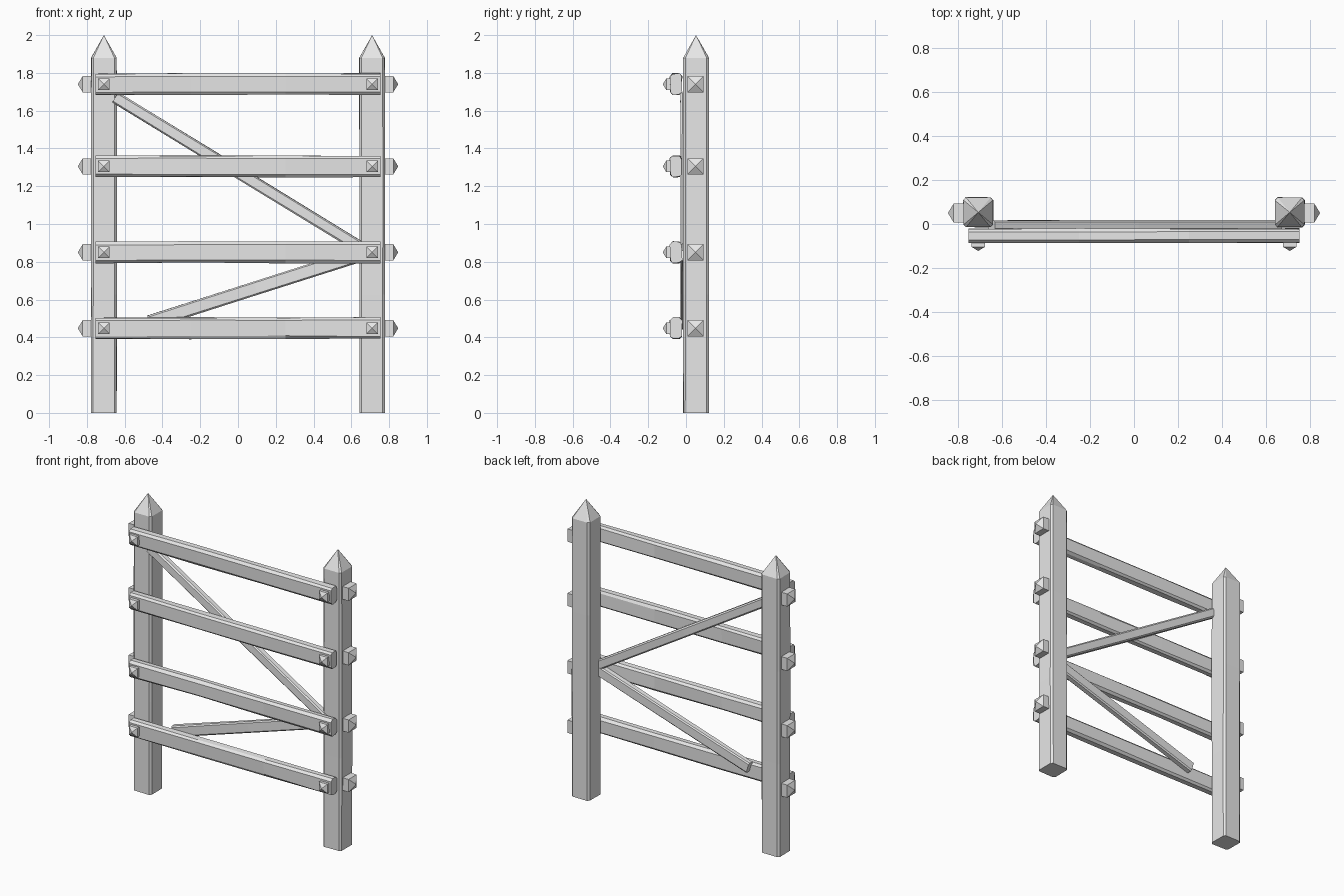
import bpy, bmesh, random
from mathutils import Vector, Matrix

random.seed(4)

cube = bpy.data.objects.get("Cube")
if cube:
    bpy.data.objects.remove(cube, do_unlink=True)

grey = bpy.data.materials.new("plain grey")
grey.use_nodes = True
colour = (0.8, 0.8, 0.8, 1)
grey.diffuse_color = colour
grey.node_tree.nodes["Principled BSDF"].inputs["Base Color"].default_value = colour


def section(a, b, c):
    """Rectangle of half sizes a, b with corners chamfered by c."""
    if c == 0:
        return [(a, -b), (a, b), (-a, b), (-a, -b)]
    return [(a, c - b), (a, b - c), (a - c, b), (c - a, b),
            (-a, b - c), (-a, c - b), (c - a, -b), (a - c, -b)]


def beam(name, start, end, side, a, b, chamfer=0.0, cuts=1, wobble=0.0, tip=0.0):
    """Loft a chamfered bar from start to end; tip adds a pyramid of that length."""
    start, end = Vector(start), Vector(end)
    axis = (end - start).normalized()
    u = Vector(side)
    v = axis.cross(u)
    bm = bmesh.new()
    rings = []
    for i in range(cuts + 1):
        centre = start.lerp(end, i / cuts)
        ring = []
        for p, q in section(a, b, chamfer):
            p += random.uniform(-wobble, wobble)
            q += random.uniform(-wobble, wobble)
            ring.append(bm.verts.new(centre + u * p + v * q))
        rings.append(ring)
    n = len(rings[0])
    for low, high in zip(rings, rings[1:]):
        for i in range(n):
            j = (i + 1) % n
            bm.faces.new((low[i], low[j], high[j], high[i]))
    bm.faces.new(rings[0][::-1])
    if tip:
        apex = bm.verts.new(end + axis * tip)
        for i in range(n):
            bm.faces.new((rings[-1][i], rings[-1][(i + 1) % n], apex))
    else:
        bm.faces.new(rings[-1])
    bmesh.ops.recalc_face_normals(bm, faces=bm.faces)
    mesh = bpy.data.meshes.new(name)
    bm.to_mesh(mesh)
    bm.free()
    mesh.materials.append(grey)
    obj = bpy.data.objects.new(name, mesh)
    bpy.context.collection.objects.link(obj)
    return obj


X, Y, Z = (1, 0, 0), (0, 1, 0), (0, 0, 1)
POST_X, POST_Y = 0.71, 0.053
levels = {"top": 1.74, "upper": 1.305, "lower": 0.85, "bottom": 0.448}

# Pointed posts with a bolt through each side
for side, s in (("left", 1), ("right", -1)):
    beam(side + "_post", (s * POST_X, POST_Y, 0), (s * POST_X, POST_Y, 1.88),
         X, 0.068, 0.068, 0.012, cuts=3, wobble=0.0015, tip=0.12)
    for level, z in levels.items():
        beam(f"{side}_{level}_side_bolt", (s * 0.72, POST_Y - 0.003, z),
             (s * 0.822, POST_Y - 0.003, z), Z, 0.043, 0.043, tip=0.026)
        beam(f"{side}_{level}_front_bolt", (s * POST_X, -0.06, z),
             (s * POST_X, -0.104, z), Z, 0.031, 0.031, tip=0.019)

# Horizontal rails across the front of the posts
for level, z in levels.items():
    beam(level + "_rail", (-0.755, -0.053, z), (0.755, -0.053, z),
         Z, 0.056, 0.031, 0.014, cuts=3, wobble=0.003)

# Diagonal braces tucked behind the rails
beam("upper_brace", (-0.65, -0.006, 1.67), (0.66, -0.006, 0.87),
     Y, 0.023, 0.031, 0.008, cuts=2, wobble=0.0015)
beam("lower_brace", (-0.47, -0.006, 0.48), (0.66, -0.006, 0.841),
     Y, 0.023, 0.036, 0.008, cuts=2, wobble=0.0015)
